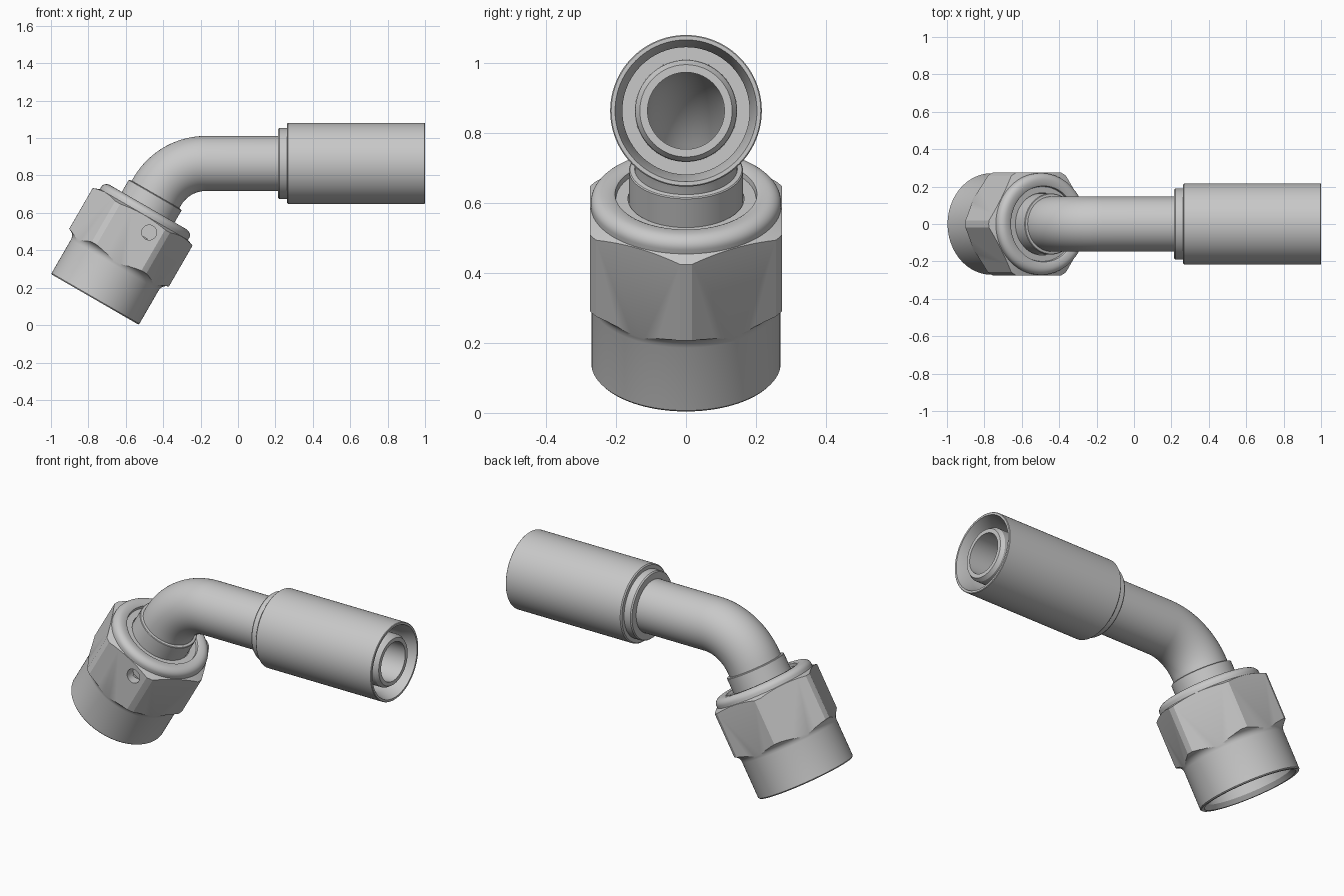
import bpy, bmesh, math
from mathutils import Vector

cube = bpy.data.objects.get("Cube")
if cube:
    bpy.data.objects.remove(cube, do_unlink=True)

steel = bpy.data.materials.new("brushed steel grey")
steel.use_nodes = True
colour = (0.58, 0.58, 0.58, 1)
steel.diffuse_color = colour
steel.node_tree.nodes["Principled BSDF"].inputs["Base Color"].default_value = colour

# Centre line: tilted straight, circular bend, level straight
START = Vector((-0.765, 0, 0.137))
TILT = math.radians(60)
BEND_AT, BEND_R = 0.665, 0.303
BEND_END = BEND_AT + BEND_R * TILT
SIDE = Vector((0, 1, 0))


def directions(angle):
    along = Vector((math.cos(angle), 0, math.sin(angle)))
    out = Vector((math.sin(angle), 0, -math.cos(angle)))
    return along, out


def frame(s):
    """Centre point and outward direction at distance s along the centre line."""
    along, out = directions(TILT)
    if s <= BEND_AT:
        return START + along * s, out
    pivot = START + along * BEND_AT + out * BEND_R
    angle = max(0, TILT - (s - BEND_AT) / BEND_R)
    out = directions(angle)[1]
    return pivot - out * BEND_R + Vector((max(0, s - BEND_END), 0, 0)), out


def finish(name, bm):
    bmesh.ops.recalc_face_normals(bm, faces=bm.faces)
    mesh = bpy.data.meshes.new(name)
    bm.to_mesh(mesh)
    bm.free()
    mesh.materials.append(steel)
    obj = bpy.data.objects.new(name, mesh)
    bpy.context.collection.objects.link(obj)
    return obj


def turned(name, profile, sides=96, phase=0):
    """Sweep a closed (radius, distance) profile around the centre line."""
    bm = bmesh.new()
    rings = []
    for r, s in profile:
        centre, out = frame(s)
        ring = []
        for i in range(sides):
            a = 2 * math.pi * i / sides + phase
            ring.append(bm.verts.new(centre + (out * math.cos(a) + SIDE * math.sin(a)) * r))
        rings.append(ring)
    for k, ring in enumerate(rings):
        after = rings[(k + 1) % len(rings)]
        for i in range(sides):
            j = (i + 1) % sides
            bm.faces.new((ring[i], ring[j], after[j], after[i]))
    return finish(name, bm)


def prism(name, centre, axis, radius, depth, sides, first):
    """Solid straight prism centred on a point; 'first' points to a corner."""
    bm = bmesh.new()
    other = axis.cross(first)
    ends = []
    for h in (-depth / 2, depth / 2):
        ends.append([bm.verts.new(centre + axis * h + (first * math.cos(a) + other * math.sin(a)) * radius)
                     for a in (2 * math.pi * i / sides for i in range(sides))])
    bm.faces.new(ends[0])
    bm.faces.new(ends[1])
    for i in range(sides):
        j = (i + 1) % sides
        bm.faces.new((ends[0][i], ends[0][j], ends[1][j], ends[1][i]))
    return finish(name, bm)


def boolean(obj, cutter, operation):
    mod = obj.modifiers.new(operation.lower(), 'BOOLEAN')
    mod.operation, mod.solver, mod.object = operation, 'EXACT', cutter
    bpy.context.view_layer.objects.active = obj
    bpy.ops.object.modifier_apply(modifier=mod.name)
    bpy.data.objects.remove(cutter, do_unlink=True)


def smooth(obj):
    bpy.ops.object.select_all(action='DESELECT')
    obj.select_set(True)
    bpy.context.view_layer.objects.active = obj
    bpy.ops.object.shade_smooth_by_angle(angle=math.radians(28))


# Bent tube with a cone nose, a collar and a through bore
bend = [BEND_AT + (BEND_END - BEND_AT) * i / 24 for i in range(25)]
TO_X = BEND_END - frame(BEND_END)[0].x
tube = turned("bent_tube",
              [(0.11, 0.25), (0.13, 0.25), (0.21, 0.37), (0.21, 0.415), (0.163, 0.415),
               (0.163, 0.643), (0.16, 0.646), (0.147, 0.648)]
              + [(0.147, s) for s in bend]
              + [(0.147, 0.3 + TO_X), (0.145, 0.97 + TO_X), (0.132, 0.99 + TO_X), (0.11, 0.99 + TO_X)]
              + [(0.11, s) for s in reversed(bend)])

# Crimp sleeve with a stepped shoulder and an open hose gap
sleeve = turned("crimp_sleeve", [(r, x + TO_X) for r, x in (
    (0.14, 0.215), (0.185, 0.215), (0.19, 0.222), (0.19, 0.262), (0.211, 0.262), (0.217, 0.268),
    (0.217, 0.997), (0.214, 1.0), (0.203, 1.0), (0.182, 0.93), (0.182, 0.5), (0.14, 0.5))])

# Swivel nut: turned blank with rounded lip, trimmed to a hexagon
lip = [(0.235 + 0.037 * math.cos(a), 0.537 + 0.033 * math.sin(a))
       for a in (math.pi / 2 * i / 8 for i in range(9))]
nut = turned("swivel_nut",
             [(0.235, 0.025), (0.25, 0), (0.266, 0), (0.271, 0.006), (0.271, 0.213),
              (0.2725, 0.224), (0.276, 0.234), (0.283, 0.244), (0.294, 0.252), (0.308, 0.258),
              (0.308, 0.51), (0.272, 0.524)] + lip
             + [(0.21, 0.569), (0.203, 0.565), (0.2, 0.55), (0.166, 0.55), (0.166, 0.42), (0.235, 0.42)])
along, out = directions(TILT)
hexagon = prism("hexagon_cutter", START + along * 0.3, along, 0.275 / math.cos(math.pi / 6), 1, 6, out)
boolean(nut, hexagon, 'INTERSECT')

# Small blind hole in the front flat
hole_at = START + along * 0.455 + out * 0.072 - SIDE * 0.275
boolean(nut, prism("hole_cutter", hole_at, SIDE, 0.04, 0.11, 32, out), 'DIFFERENCE')

for part in (tube, sleeve, nut):
    smooth(part)
